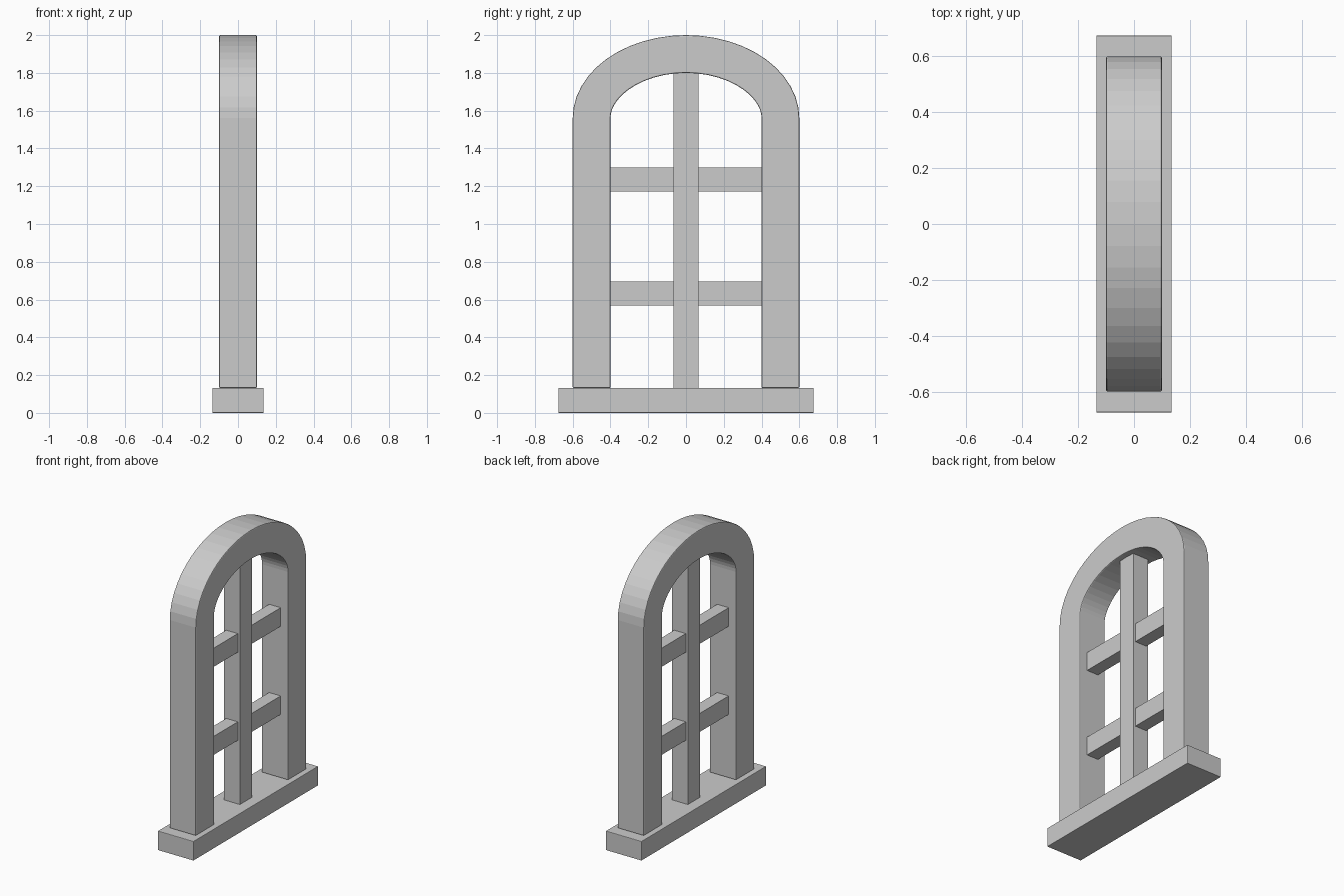
import bpy, bmesh, math

if "Cube" in bpy.data.objects:
    bpy.data.objects.remove(bpy.data.objects["Cube"])


def bevel(obj, width):
    mod = obj.modifiers.new("edge_bevel", 'BEVEL')
    mod.width = width
    mod.segments = 2
    mod.limit_method = 'ANGLE'
    mod.angle_limit = math.radians(40)


def box(name, x, y, z):
    """Box from (min, max) ranges on each axis."""
    bm = bmesh.new()
    bmesh.ops.create_cube(bm, size=1)
    for v in bm.verts:
        v.co = [lo + (c + 0.5) * (hi - lo) for c, (lo, hi) in zip(v.co, (x, y, z))]
    mesh = bpy.data.meshes.new(name)
    bm.to_mesh(mesh)
    bm.free()
    obj = bpy.data.objects.new(name, mesh)
    bpy.context.collection.objects.link(obj)
    return obj


SILL_TOP = 0.132
HALF_W, SPRING, RISE, FRAME = 0.6, 1.56, 0.44, 0.2
STEPS = 24

# Arched frame: elliptical head on straight posts, square section
outer, inner = [(HALF_W, SILL_TOP)], [(HALF_W - FRAME, SILL_TOP)]
for i in range(STEPS + 1):
    a = math.pi * i / STEPS
    y, z = HALF_W * math.cos(a), SPRING + RISE * math.sin(a)
    ny, nz = RISE * math.cos(a), HALF_W * math.sin(a)
    n = math.hypot(ny, nz)
    outer.append((y, z))
    inner.append((y - FRAME * ny / n, z - FRAME * nz / n))
outer.append((-HALF_W, SILL_TOP))
inner.append((FRAME - HALF_W, SILL_TOP))

bm = bmesh.new()
sections = []
for (yo, zo), (yi, zi) in zip(outer, inner):
    sections.append([bm.verts.new(p) for p in (
        (-0.1, yo, zo), (0.1, yo, zo), (0.1, yi, zi), (-0.1, yi, zi))])
for s, t in zip(sections, sections[1:]):
    for k in range(4):
        m = (k + 1) % 4
        bm.faces.new((s[k], s[m], t[m], t[k]))
bm.faces.new(sections[0])
bm.faces.new(sections[-1])
bmesh.ops.recalc_face_normals(bm, faces=bm.faces)
mesh = bpy.data.meshes.new("arched_frame")
bm.to_mesh(mesh)
bm.free()
frame = bpy.data.objects.new("arched_frame", mesh)
bpy.context.collection.objects.link(frame)
bevel(frame, 0.006)

# Sill
bevel(box("sill", (-0.135, 0.135), (-0.675, 0.675), (0, SILL_TOP)), 0.003)

# Central mullion
box("mullion", (-0.06, 0.06), (-0.065, 0.065), (SILL_TOP, 1.803))

# Crossbars on both sides of the mullion
for level, (lo, hi) in (("lower", (0.568, 0.695)), ("upper", (1.172, 1.30))):
    for side, sgn in (("left", -1), ("right", 1)):
        ys = sorted((sgn * 0.065, sgn * 0.402))
        box(f"{level}_{side}_crossbar", (-0.044, 0.044), ys, (lo, hi))
